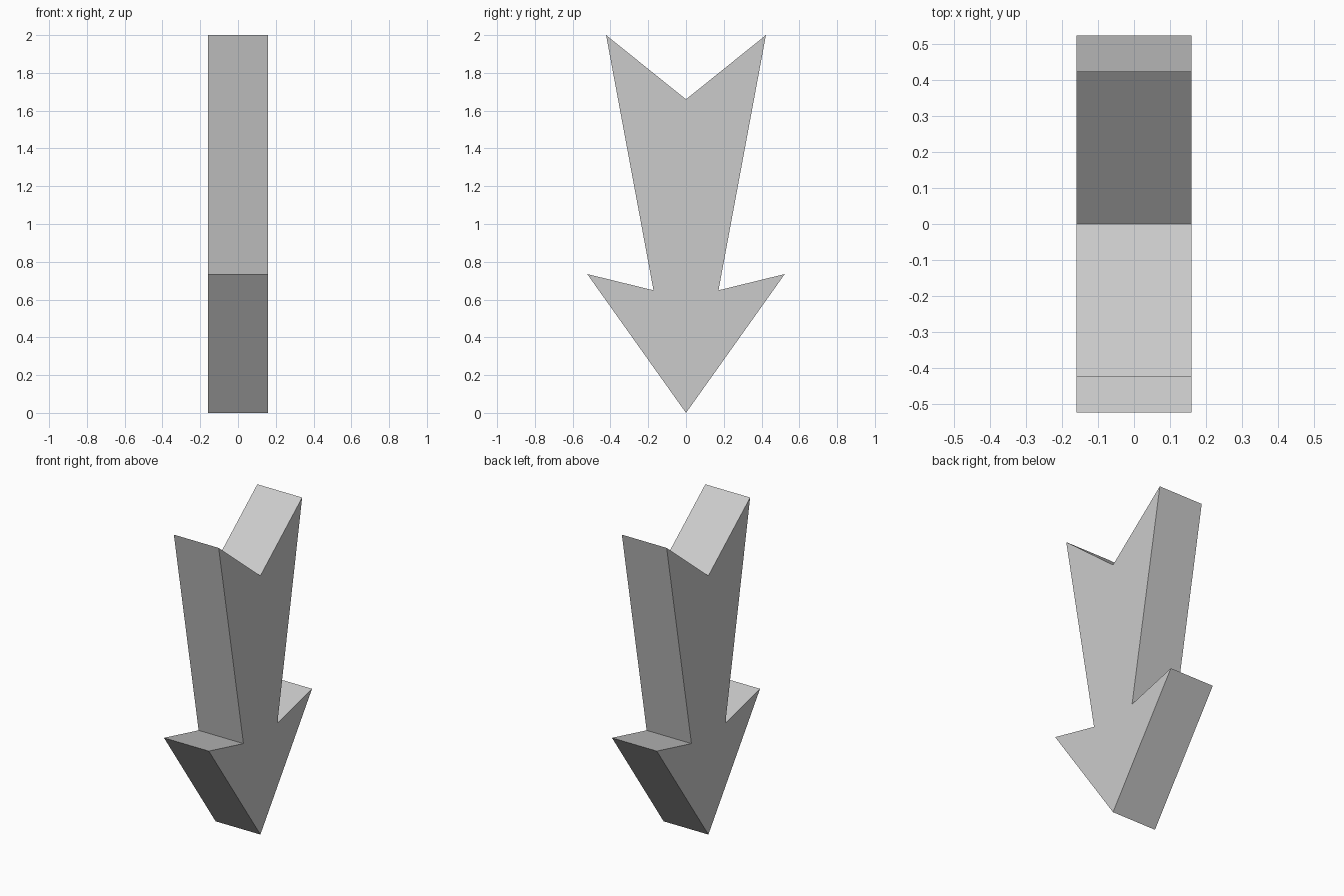
import bpy, bmesh

if "Cube" in bpy.data.objects:
    bpy.data.objects.remove(bpy.data.objects["Cube"])

HALF_THICKNESS = 0.159

# Right half of the arrow outline (y, z): tip, barb, notch, tail corner, tail valley
half = [(0, 0), (0.523, 0.735), (0.172, 0.649), (0.423, 2.0), (0, 1.66)]
outline = half + [(-y, z) for y, z in reversed(half[1:-1])]

# Extrude the outline along x into a solid slab
bm = bmesh.new()
face = bm.faces.new([bm.verts.new((-HALF_THICKNESS, y, z)) for y, z in outline])
result = bmesh.ops.extrude_face_region(bm, geom=[face], use_keep_orig=True)
verts = [g for g in result["geom"] if isinstance(g, bmesh.types.BMVert)]
bmesh.ops.translate(bm, verts=verts, vec=(2 * HALF_THICKNESS, 0, 0))
bmesh.ops.recalc_face_normals(bm, faces=bm.faces)

# Downward-pointing arrow
mesh = bpy.data.meshes.new("down_arrow")
bm.to_mesh(mesh)
bm.free()
arrow = bpy.data.objects.new("down_arrow", mesh)
bpy.context.collection.objects.link(arrow)
